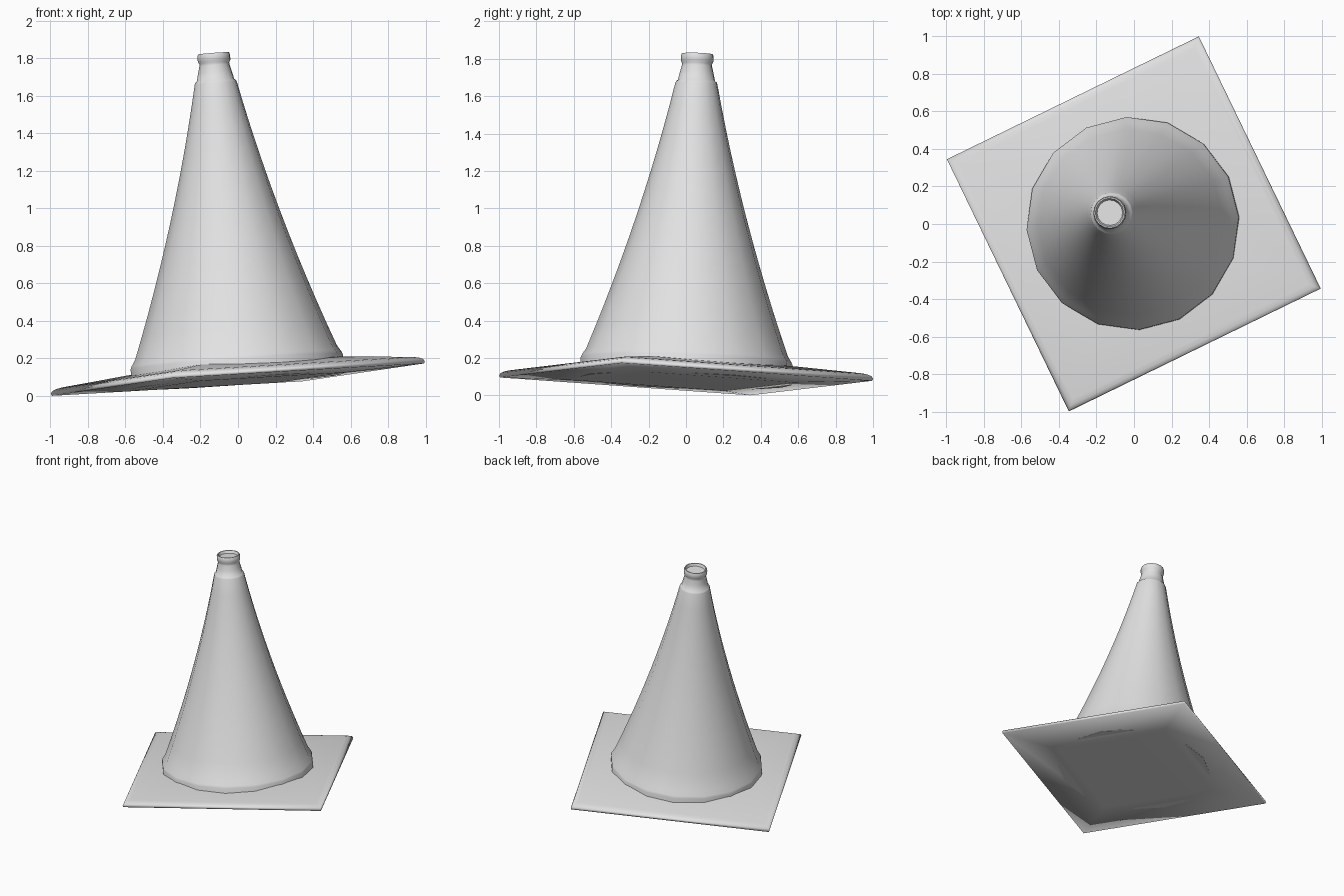
import bpy, bmesh, math
from mathutils import Vector, Quaternion

cube = bpy.data.objects.get("Cube")
if cube:
    bpy.data.objects.remove(cube, do_unlink=True)

grey = bpy.data.materials.new("light grey")
grey.use_nodes = True
grey.diffuse_color = (0.76, 0.76, 0.76, 1)
grey.node_tree.nodes["Principled BSDF"].inputs["Base Color"].default_value = grey.diffuse_color

# The whole cone leans slightly and is turned on the ground
lean = Vector((0, 0, 1)).rotation_difference(Vector((-0.075, 0.035, 1)))
pose = lean @ Quaternion((0, 0, 1), math.radians(25.9))


def lathe(name, profile, sides, start, angle):
    """Stack rings of (radius, height) and close both ends."""
    bm = bmesh.new()
    rings = []
    for radius, z in profile:
        ring = []
        for i in range(sides):
            a = start + math.tau * i / sides
            ring.append(bm.verts.new((radius * math.cos(a), radius * math.sin(a), z)))
        rings.append(ring)
    for low, high in zip(rings, rings[1:]):
        for i in range(sides):
            j = (i + 1) % sides
            bm.faces.new((low[i], low[j], high[j], high[i]))
    bm.faces.new(rings[0][::-1])
    bm.faces.new(rings[-1])
    mesh = bpy.data.meshes.new(name)
    bm.to_mesh(mesh)
    bm.free()
    mesh.materials.append(grey)
    obj = bpy.data.objects.new(name, mesh)
    bpy.context.collection.objects.link(obj)
    obj.rotation_mode = 'QUATERNION'
    obj.rotation_quaternion = pose
    obj.location = (0, 0, 0.087)
    bpy.ops.object.select_all(action='DESELECT')
    obj.select_set(True)
    bpy.context.view_layer.objects.active = obj
    bpy.ops.object.shade_smooth_by_angle(angle=math.radians(angle))


# Square foot: slightly bulged underside, rounded upper rim, sloping top
foot = [(0.43, -0.012), (0.745, 0), (0.748, 0.012), (0.742, 0.024),
        (0.725, 0.034), (0.7, 0.04), (0.43, 0.074)]
lathe("base_plate", [(h * math.sqrt(2), z) for h, z in foot], 4, math.pi / 4, 100)

# Foot lip, slightly concave body, then stepped neck and rolled rim
body = [(0.568, -0.009), (0.568, 0.095), (0.562, 0.11)]
for i in range(13):
    t = i / 12
    body.append((0.54 - 0.427 * t - 0.12 * t * (1 - t), 0.145 + 1.44 * t))
neck = [(0.109, 1.595), (0.1, 1.602), (0.09, 1.645), (0.081, 1.68), (0.08, 1.692),
        (0.087, 1.705), (0.088, 1.732), (0.083, 1.745), (0.076, 1.745), (0.068, 1.725)]
lathe("cone_body", body + neck, 16, 0, 60)
